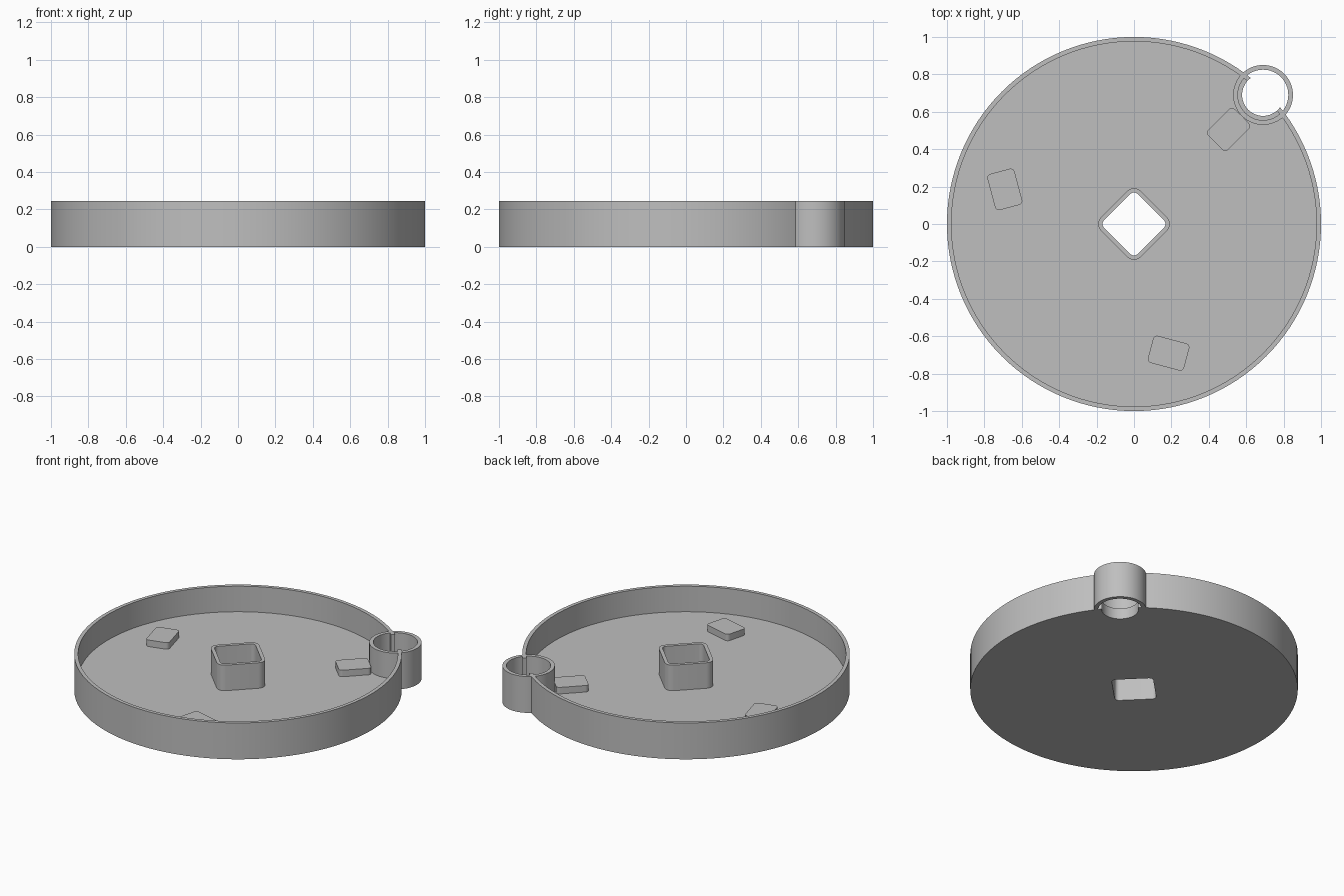
import bpy
import bmesh
from math import cos, sin, pi, radians

if "Cube" in bpy.data.objects:
    bpy.data.objects.remove(bpy.data.objects["Cube"], do_unlink=True)

HEIGHT = 0.245      # rim, tube and ring share one height
FLOOR = 0.073       # floor thickness
RING_XY = (0.69, 0.69)

grey = bpy.data.materials.new("plain_grey")
grey.use_nodes = True
grey.diffuse_color = (0.52, 0.52, 0.52, 1)
grey.node_tree.nodes["Principled BSDF"].inputs["Base Color"].default_value = grey.diffuse_color


def circle(radius, count, centre=(0, 0)):
    return [(centre[0] + radius * cos(2 * pi * i / count),
             centre[1] + radius * sin(2 * pi * i / count)) for i in range(count)]


def rounded_rect(half_x, half_y, radius, angle, centre=(0, 0), steps=8):
    """Outline of a rounded rectangle turned by angle in degrees."""
    points = []
    c, s = cos(radians(angle)), sin(radians(angle))
    for corner, (sx, sy) in enumerate([(1, 1), (-1, 1), (-1, -1), (1, -1)]):
        for k in range(steps + 1):
            a = (corner + k / steps) * pi / 2
            u = sx * (half_x - radius) + radius * cos(a)
            v = sy * (half_y - radius) + radius * sin(a)
            points.append((centre[0] + u * c - v * s, centre[1] + u * s + v * c))
    return points


def loft(name, loops, closed=False):
    """Skin a stack of (outline, height) loops; cap the ends or close the stack."""
    bm = bmesh.new()
    rows = [[bm.verts.new((x, y, z)) for x, y in outline] for outline, z in loops]
    pairs = list(zip(rows, rows[1:])) + ([(rows[-1], rows[0])] if closed else [])
    for low, high in pairs:
        n = len(low)
        for i in range(n):
            j = (i + 1) % n
            bm.faces.new((low[i], low[j], high[j], high[i]))
    if not closed:
        bm.faces.new(rows[0][::-1])
        bm.faces.new(rows[-1])
    bmesh.ops.recalc_face_normals(bm, faces=bm.faces)
    mesh = bpy.data.meshes.new(name)
    bm.to_mesh(mesh)
    bm.free()
    obj = bpy.data.objects.new(name, mesh)
    bpy.context.collection.objects.link(obj)
    mesh.materials.append(grey)
    return obj


def pipe(name, outer, inner):
    return loft(name, [(outer, 0), (outer, HEIGHT), (inner, HEIGHT), (inner, 0)], closed=True)


def select_only(obj):
    bpy.ops.object.select_all(action='DESELECT')
    obj.select_set(True)
    bpy.context.view_layer.objects.active = obj


def combine(target, tool, operation):
    """Apply a boolean and remove the tool."""
    mod = target.modifiers.new(operation.lower(), 'BOOLEAN')
    mod.operation = operation
    mod.solver = 'EXACT'
    mod.object = tool
    select_only(target)
    bpy.ops.object.modifier_apply(modifier=mod.name)
    bpy.data.objects.remove(tool, do_unlink=True)


# Round tray: floor and thin rim
outside, inside = circle(1, 128), circle(0.976, 128)
tray = loft("tray", [(outside, 0), (outside, HEIGHT), (inside, HEIGHT), (inside, FLOOR)])

# Square centre tube, set into a matching opening in the floor
tube_outline = rounded_rect(0.15, 0.15, 0.05, 45)
combine(tray, loft("tube_cutter", [(tube_outline, -0.1), (tube_outline, 0.5)]), 'DIFFERENCE')
centre_tube = pipe("centre_tube", tube_outline, rounded_rect(0.127, 0.127, 0.027, 45))

# Round notch through floor and rim, leaving a lip inside the side ring
notch = circle(0.112, 64, RING_XY)
combine(tray, loft("notch_cutter", [(notch, -0.1), (notch, 0.5)]), 'DIFFERENCE')
side_ring = pipe("side_ring", circle(0.16, 64, RING_XY), circle(0.135, 64, RING_XY))
combine(tray, side_ring, 'UNION')

# Three rounded pads on the floor
pads = []
for i, (bearing, turn) in enumerate([(45, 45), (165, 105), (285, 165)]):
    centre = (0.715 * cos(radians(bearing)), 0.715 * sin(radians(bearing)))
    outline = rounded_rect(0.1, 0.075, 0.022, turn, centre)
    pads.append(loft(f"floor_pad_{i + 1}", [(outline, FLOOR - 0.01), (outline, 0.117)]))

# Smooth the curved walls, keep edges crisp
for obj in [tray, centre_tube] + pads:
    select_only(obj)
    bpy.ops.object.shade_smooth_by_angle(angle=radians(30))
